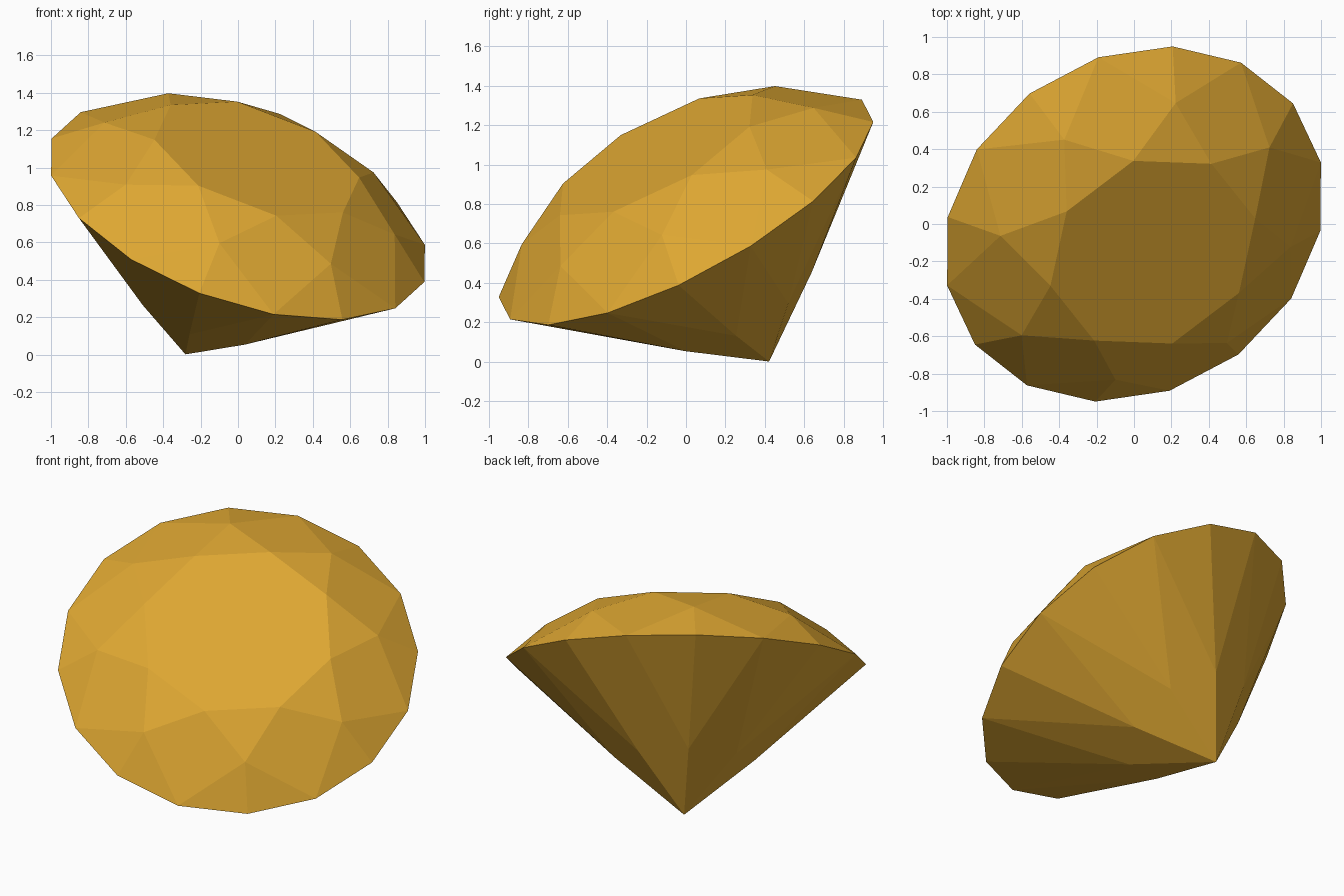
import bpy, bmesh
from math import pi, cos, sin
from mathutils import Vector, Matrix

if "Cube" in bpy.data.objects:
    bpy.data.objects.remove(bpy.data.objects["Cube"])

# Tilted axes of the stone: z through the table, x through a main facet
axis_z = Vector((0.305, -0.457, 0.836)).normalized()
axis_x = Vector((1.0, 0.33, -0.187))
axis_x = (axis_x - axis_x.dot(axis_z) * axis_z).normalized()
axis_y = axis_z.cross(axis_x)
tilt = Matrix((axis_x, axis_y, axis_z)).transposed().to_4x4()
place = Matrix.Translation((0, 0, 0.772)) @ tilt

bm = bmesh.new()


def ring(count, radius, height, offset=0.0):
    """Ring of evenly spaced vertices around the stone's axis."""
    return [bm.verts.new((radius * cos(2 * pi * i / count + offset),
                          radius * sin(2 * pi * i / count + offset), height))
            for i in range(count)]


half = pi / 8
table = ring(8, 0.585, 0.33)
crown = ring(8, 0.832, 0.203, half)
girdle = ring(16, 1.068, 0.0)
pavilion = ring(8, 0.414, -0.588, half)
culet = bm.verts.new((0, 0, -0.922))

bm.faces.new(table)
for i in range(8):
    j = (i + 1) % 8
    g0, g1, g2 = girdle[2 * i], girdle[2 * i + 1], girdle[(2 * i + 2) % 16]
    # Crown: star, kite and upper girdle facets
    bm.faces.new((table[i], crown[i], table[j]))
    bm.faces.new((table[i], crown[i - 1], g0, crown[i]))
    bm.faces.new((crown[i], g0, g1))
    bm.faces.new((crown[i], g1, g2))
    # Pavilion: main and lower girdle facets
    bm.faces.new((culet, pavilion[i], g0, pavilion[i - 1]))
    bm.faces.new((pavilion[i], g1, g0))
    bm.faces.new((pavilion[i], g2, g1))
bmesh.ops.recalc_face_normals(bm, faces=bm.faces)
bm.transform(place)

mesh = bpy.data.meshes.new("cut_gem")
bm.to_mesh(mesh)
bm.free()

amber = bpy.data.materials.new("amber gold")
amber.diffuse_color = (0.73, 0.386, 0.032, 1)
amber.use_nodes = True
amber.node_tree.nodes["Principled BSDF"].inputs["Base Color"].default_value = amber.diffuse_color
mesh.materials.append(amber)
gem = bpy.data.objects.new("cut_gem", mesh)
bpy.context.collection.objects.link(gem)
